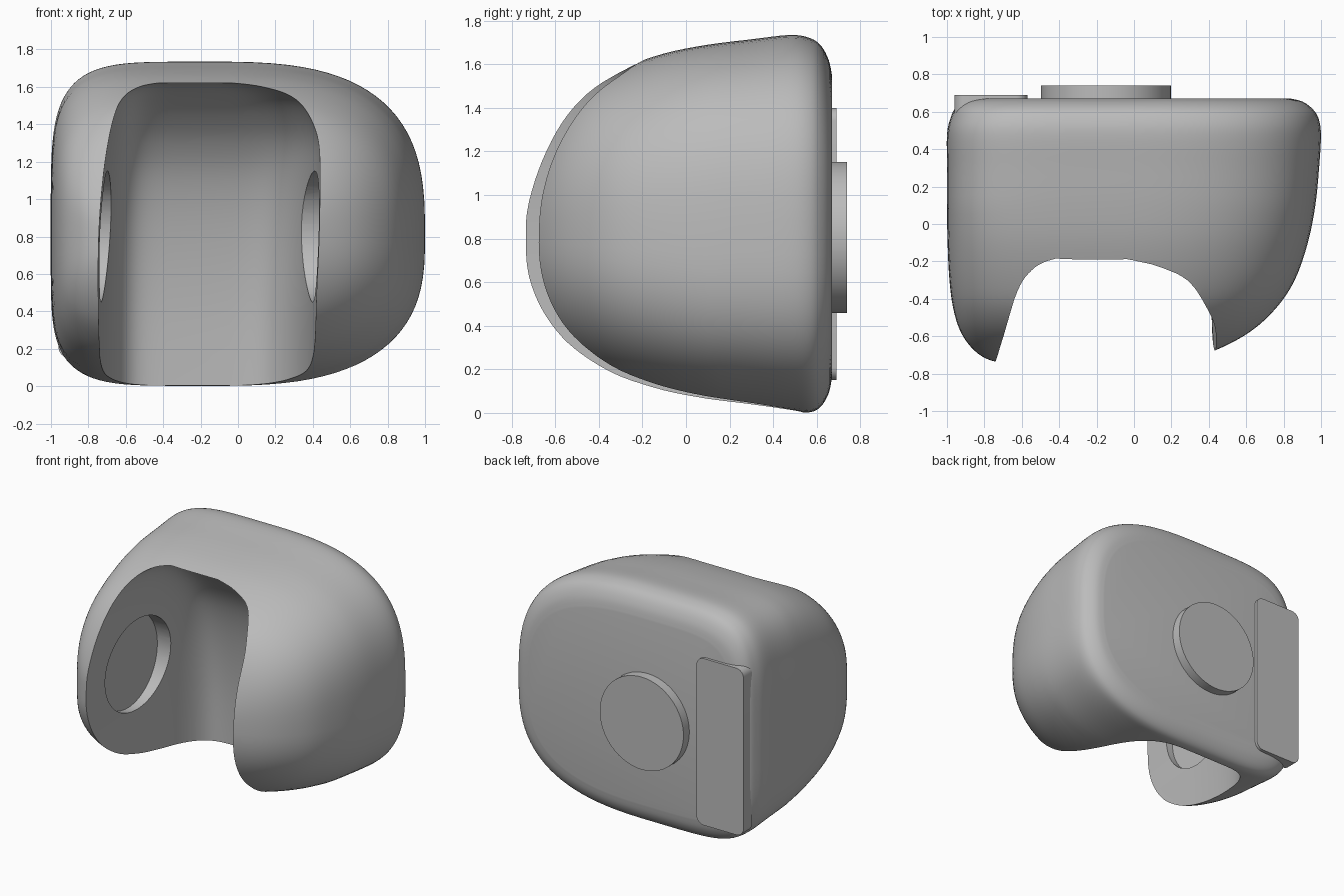
import bpy, bmesh, math
from mathutils import Vector

if "Cube" in bpy.data.objects:
    bpy.data.objects.remove(bpy.data.objects["Cube"])

grey = bpy.data.materials.new("plain grey")
grey.diffuse_color = (0.5, 0.5, 0.5, 1)
grey.use_nodes = True
grey.node_tree.nodes["Principled BSDF"].inputs["Base Color"].default_value = grey.diffuse_color


def smooth_rows(rows, steps):
    """Catmull-Rom resampling of a short table of sections."""
    out = []
    for i in range(len(rows) - 1):
        p = [rows[max(0, min(len(rows) - 1, i + k))] for k in (-1, 0, 1, 2)]
        for s in range(steps):
            t = s / steps
            out.append([0.5 * (2 * b + (c - a) * t + (2 * a - 5 * b + 4 * c - d) * t * t
                               + (3 * b - a - 3 * c + d) * t ** 3) for a, b, c, d in zip(*p)])
    return out + [list(rows[-1])]


def loft(name, rings):
    """Skin closed rings and cap both ends."""
    bm = bmesh.new()
    vs = [[bm.verts.new(p) for p in r] for r in rings]
    n = len(rings[0])
    for a, b in zip(vs, vs[1:]):
        for i in range(n):
            j = (i + 1) % n
            bm.faces.new((a[i], a[j], b[j], b[i]))
    bm.faces.new(vs[0])
    bm.faces.new(vs[-1])
    bmesh.ops.recalc_face_normals(bm, faces=bm.faces)
    return finish(name, bm)


def finish(name, bm):
    me = bpy.data.meshes.new(name)
    bm.to_mesh(me)
    bm.free()
    me.materials.append(grey)
    ob = bpy.data.objects.new(name, me)
    bpy.context.collection.objects.link(ob)
    return ob


def cylinder(name, centre, axis, radius, depth):
    bm = bmesh.new()
    bmesh.ops.create_cone(bm, cap_ends=True, segments=64, radius1=radius, radius2=radius, depth=depth)
    rot = Vector((0, 0, 1)).rotation_difference(Vector(axis)).to_matrix()
    bmesh.ops.rotate(bm, verts=bm.verts, matrix=rot)
    bmesh.ops.translate(bm, verts=bm.verts, vec=centre)
    return finish(name, bm)


def activate(ob):
    bpy.ops.object.select_all(action='DESELECT')
    ob.select_set(True)
    bpy.context.view_layer.objects.active = ob


def cut(ob, cutter):
    activate(ob)
    m = ob.modifiers.new("cut", 'BOOLEAN')
    m.operation, m.solver, m.object = 'DIFFERENCE', 'EXACT', cutter
    bpy.ops.object.modifier_apply(modifier=m.name)
    bpy.data.objects.remove(cutter)


def power(v, n):
    return math.copysign(abs(v) ** (2 / n), v)


# Body: superellipse sections from the flat back to the domed front
sections = [  # y, left, right, bottom, top
    (.67, -.85, .84, .16, 1.55), (.655, -.91, .90, .09, 1.62), (.62, -.955, .95, .03, 1.685),
    (.57, -.98, .985, .003, 1.72), (.48, -1, 1, .008, 1.735), (.3, -1, .99, .025, 1.715),
    (.1, -1, .97, .045, 1.69), (-.1, -.997, .93, .075, 1.65), (-.3, -.987, .86, .13, 1.58),
    (-.45, -.967, .76, .205, 1.5), (-.57, -.93, .63, .295, 1.38), (-.66, -.87, .47, .41, 1.22),
    (-.72, -.79, .30, .54, 1.05), (-.75, -.68, .1, .68, .91)]
XC, ZC, N = -.15, .8, 96
rings = []
for y, xl, xr, zb, zt in smooth_rows(sections, 4):
    soft = max(0, min(1, (.1 - y) / .7))           # rounder towards the front
    ring = []
    for i in range(N):
        a = 2 * math.pi * (i + .5) / N
        c, s = math.cos(a), math.sin(a)
        if c > 0:
            back, front = (2.9, 2.6) if s > 0 else (2.8, 2.3)
        else:
            back, front = (4.8, 3.5) if s > 0 else (5, 3.8)
        n = back + (front - back) * soft
        ring.append((XC + power(c, n) * (xr - XC if c > 0 else XC - xl), y,
                     ZC + power(s, n) * (zt - ZC if s > 0 else ZC - zb)))
    rings.append(ring)
body = loft("body", rings)

# Front slot: horizontal U sections, getting shallower into an arched ceiling
levels = [  # z, left, right, back
    (-.15, -.75, .42, .54), (.4, -.75, .42, .52), (.8, -.745, .435, .47), (1.1, -.725, .44, .39),
    (1.3, -.70, .435, .28), (1.45, -.67, .39, .14), (1.55, -.63, .32, .01),
    (1.6, -.57, .2, -.08), (1.622, -.5, .08, -.16)]
rings = []
for z, xl, xr, yb in smooth_rows(levels, 5):
    mid, half, y0 = (xl + xr) / 2, (xr - xl) / 2, -.75
    ring = [(xl, -1.1, z)]
    for i in range(65):
        a = math.pi * i / 64
        n = 7 if a < math.pi / 2 else 4.2
        s = power(max(0, math.sin(a)), n)
        ring.append((mid - half * power(math.cos(a), n) * (1 - .14 * s * s), y0 + (yb - y0) * s, z))
    ring.append((xr, -1.1, z))
    rings.append(ring)
cut(body, loft("slot_cutter", rings))

# Round recesses in both inner walls
cut(body, cylinder("recess_cutter", (-.16, -.17, .8), (1, 0, 0), .35, 1.27))
activate(body)
bpy.ops.object.shade_smooth_by_angle(angle=math.radians(35))

# Round disc on the back
disc = cylinder("back_disc", (-.15, .695, .805), (0, 1, 0), .347, .09)
activate(disc)
bpy.ops.object.shade_smooth_by_angle(angle=math.radians(30))

# Rounded upright plate on the back
outline = []
for cx, cz, start in ((-.63, 1.34, 0), (-.90, 1.34, 90), (-.90, .21, 180), (-.63, .21, 270)):
    for k in range(7):
        a = math.radians(start + 15 * k)
        outline.append((cx + .06 * math.cos(a), cz + .06 * math.sin(a)))
plate = loft("back_plate", [[(x, y, z) for x, z in outline] for y in (.59, .69)])
activate(plate)
bpy.ops.object.shade_smooth_by_angle(angle=math.radians(30))
